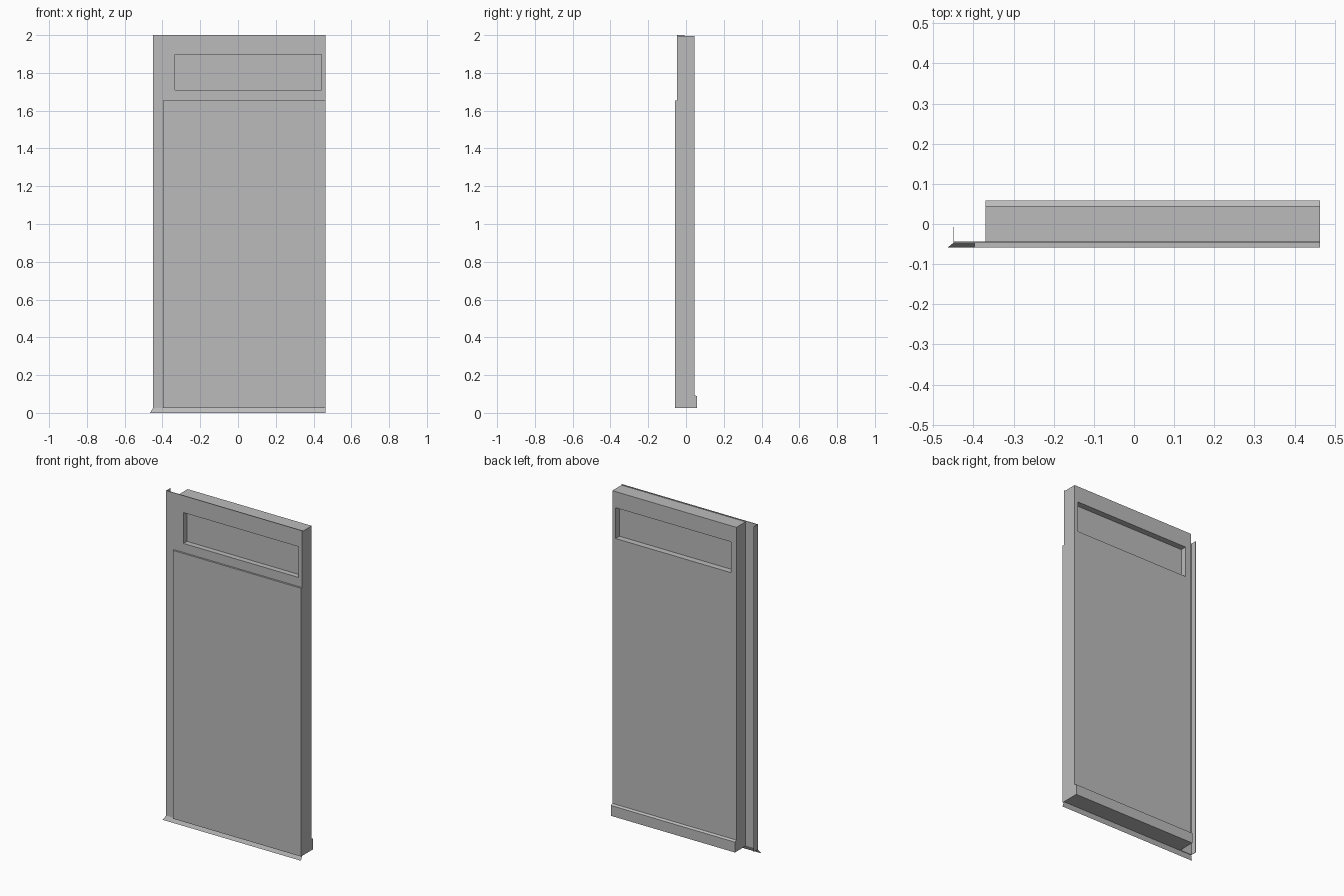
import bpy
import bmesh

cube = bpy.data.objects.get("Cube")
if cube:
    bpy.data.objects.remove(cube, do_unlink=True)

grey = bpy.data.materials.new("plain grey")
grey.use_nodes = True
COLOUR = (0.5, 0.5, 0.5, 1)
grey.diffuse_color = COLOUR
grey.node_tree.nodes["Principled BSDF"].inputs["Base Color"].default_value = COLOUR

LEFT, JAMB, EDGE = 0.464, -0.37, -0.45   # door end, core end, flange end
BASE, TOP = 0.025, 2.0
FACE, SHEET_BACK = -0.047, -0.043


def finish(name, bm):
    bmesh.ops.recalc_face_normals(bm, faces=bm.faces)
    mesh = bpy.data.meshes.new(name)
    bm.to_mesh(mesh)
    bm.free()
    mesh.materials.append(grey)
    obj = bpy.data.objects.new(name, mesh)
    bpy.context.collection.objects.link(obj)
    return obj


def extrude_x(name, profile, x0, x1):
    """Extrude a (y, z) outline from x0 to x1."""
    bm = bmesh.new()
    face = bm.faces.new([bm.verts.new((x0, y, z)) for y, z in profile])
    result = bmesh.ops.extrude_face_region(bm, geom=[face])
    verts = [v for v in result["geom"] if isinstance(v, bmesh.types.BMVert)]
    bmesh.ops.translate(bm, verts=verts, vec=(x1 - x0, 0, 0))
    return finish(name, bm)


def box(name, x0, x1, y0, y1, z0, z1):
    return extrude_x(name, [(y0, z0), (y1, z0), (y1, z1), (y0, z1)], x0, x1)


def cut(obj, cutter):
    mod = obj.modifiers.new("window recess", "BOOLEAN")
    mod.operation = "DIFFERENCE"
    mod.solver = "EXACT"
    mod.object = cutter


# Door core with the stepped ledge along the back of its foot
core = extrude_x("door_core", [
    (SHEET_BACK, BASE), (SHEET_BACK, 1.995), (0.045, 1.995),
    (0.045, 0.095), (0.059, 0.088), (0.059, BASE)], JAMB, LEFT)

# Front sheet running past the core, with its folded edge
sheet = box("front_sheet", EDGE, LEFT, FACE, SHEET_BACK, BASE, TOP)
box("sheet_return", EDGE, EDGE + 0.002, SHEET_BACK, -0.007, BASE, TOP)

# Raised lower panel
box("lower_panel", -0.397, LEFT, -0.058, FACE, BASE, 1.655)

# Window recesses on both sides, leaving a thin pane between them
for name, y0, y1 in (("front_window_cutter", -0.1, -0.014),
                     ("back_window_cutter", 0.008, 0.1)):
    cutter = box(name, -0.333, 0.441, y0, y1, 1.71, 1.897)
    cutter.hide_render = True
    cutter.hide_viewport = True
    cutter.display_type = "WIRE"
    cut(core, cutter)
    if y0 < FACE:
        cut(sheet, cutter)

# Flared drip lip below the front
bm = bmesh.new()
bm.faces.new([bm.verts.new(p) for p in (
    (EDGE, FACE, BASE), (-0.465, -0.059, 0.004),
    (LEFT, -0.059, 0.004), (LEFT, FACE, BASE))])
bmesh.ops.solidify(bm, geom=bm.faces[:], thickness=0.001)
lip = finish("drip_lip", bm)
low = min(v.co.z for v in lip.data.vertices)
for v in lip.data.vertices:
    if v.co.z < 0.015:
        v.co.z -= low
